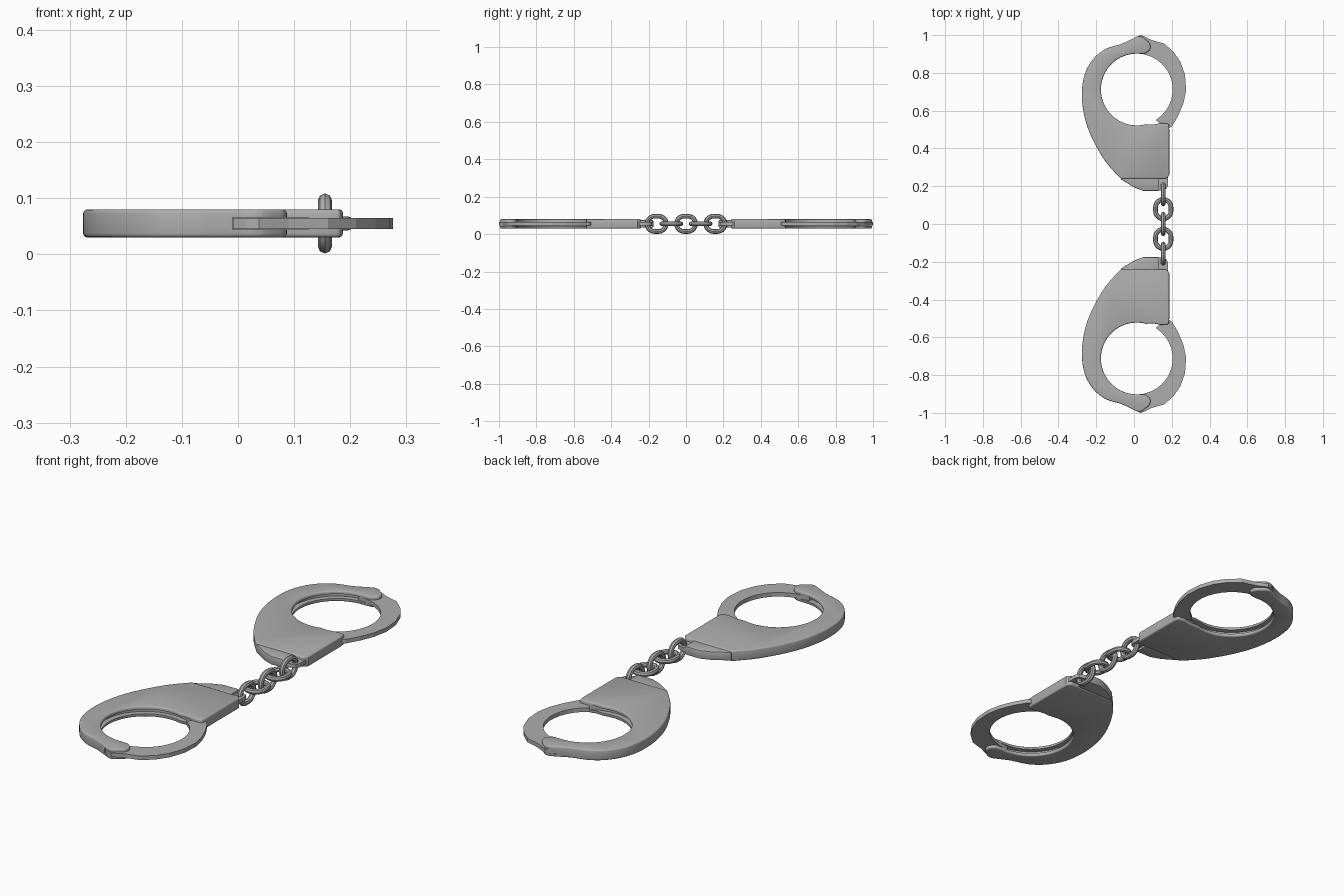
import bpy, bmesh, math
from mathutils import Vector

if "Cube" in bpy.data.objects:
    bpy.data.objects.remove(bpy.data.objects["Cube"], do_unlink=True)

steel = bpy.data.materials.new("brushed steel grey")
steel.use_nodes = True
GREY = (0.42, 0.42, 0.42, 1)
steel.diffuse_color = GREY
steel.node_tree.nodes["Principled BSDF"].inputs["Base Color"].default_value = GREY

MID = 0.055             # height of the middle plane
CX, CY, R = 0.015, 0.712, 0.19   # wrist opening


def arc(r, start, end, n, cx=CX, cy=CY):
    angles = [math.radians(start + (end - start) * i / n) for i in range(n + 1)]
    return [(cx + r * math.cos(a), cy + r * math.sin(a)) for a in angles]


def smooth_path(pts, n=4):
    """Catmull-Rom curve through the points."""
    p = [Vector(q) for q in [pts[0]] + pts + [pts[-1]]]
    out = []
    for a, b, c, d in zip(p, p[1:], p[2:], p[3:]):
        for i in range(n):
            t = i / n
            out.append((b * 2 + (c - a) * t + (a * 2 - b * 5 + c * 4 - d) * t ** 2
                        + (b * 3 - a - c * 3 + d) * t ** 3) / 2)
    return [tuple(v) for v in out + [p[-1]]]


def slab(name, outline, thick):
    """Extrude a flat outline, centred on the middle plane."""
    bm = bmesh.new()
    face = bm.faces.new([bm.verts.new((x, y, MID - thick / 2)) for x, y in outline])
    top = bmesh.ops.extrude_face_region(bm, geom=[face])["geom"]
    bmesh.ops.translate(bm, vec=(0, 0, thick),
                        verts=[v for v in top if isinstance(v, bmesh.types.BMVert)])
    bmesh.ops.recalc_face_normals(bm, faces=bm.faces)
    me = bpy.data.meshes.new(name)
    bm.to_mesh(me)
    bm.free()
    ob = bpy.data.objects.new(name, me)
    bpy.context.collection.objects.link(ob)
    me.materials.append(steel)
    return ob


def cut(ob, cutter):
    cutter.hide_render = True
    mod = ob.modifiers.new("slot", "BOOLEAN")
    mod.operation, mod.solver, mod.object = "DIFFERENCE", "EXACT", cutter


def bevel(ob, width, segments=2):
    mod = ob.modifiers.new("soft edge", "BEVEL")
    mod.width, mod.segments = width, segments
    mod.limit_method, mod.angle_limit = "ANGLE", math.radians(50)


def bake(ob, smooth=True):
    """Turn modifiers or curves into a plain mesh."""
    deps = bpy.context.evaluated_depsgraph_get()
    me = bpy.data.meshes.new_from_object(ob.evaluated_get(deps))
    name = ob.name
    bpy.data.objects.remove(ob, do_unlink=True)
    new = bpy.data.objects.new(name, me)
    bpy.context.collection.objects.link(new)
    if not me.materials:
        me.materials.append(steel)
    if smooth:
        bpy.ops.object.select_all(action="DESELECT")
        new.select_set(True)
        bpy.context.view_layer.objects.active = new
        bpy.ops.object.shade_smooth_by_angle(angle=math.radians(35))
    return new


def mirror_cuff(ob):
    """Copy the part to the front cuff."""
    twin = ob.copy()
    twin.data = ob.data.copy()
    twin.name = "front_" + ob.name
    ob.name = "back_" + ob.name
    bm = bmesh.new()
    bm.from_mesh(twin.data)
    for v in bm.verts:
        v.co.y = -v.co.y
    bmesh.ops.reverse_faces(bm, faces=bm.faces)
    bm.to_mesh(twin.data)
    bm.free()
    bpy.context.collection.objects.link(twin)


# Fixed cheek body: outer curve, hinge lobe, wrist opening, lock box
outer = smooth_path([(-0.07, 0.24), (-0.15, 0.33), (-0.22, 0.45), (-0.26, 0.56),
                     (-0.276, 0.68), (-0.262, 0.79), (-0.215, 0.875), (-0.15, 0.927),
                     (-0.07, 0.952), (-0.02, 0.975), (0.02, 0.993), (0.045, 0.99)])
lobe = smooth_path([(0.065, 0.973), (0.084, 0.955), (0.085, 0.925), (0.062, 0.904)], 3)
opening = arc(R, 85, 285, 36)
box = [(0.1, 0.526), (0.14, 0.534), (0.183, 0.532), (0.187, 0.5),
       (0.187, 0.26), (0.172, 0.24)]
body = slab("cheek_body", outer + lobe + opening + box, 0.05)
bevel(body, 0.007, 3)
ring_cut = slab("groove_cutter", arc(0.215, 0, 350, 35), 0.021)
hinge_cut = slab("hinge_cutter", [(-0.01, 0.86), (0.12, 0.86), (0.12, 1.05), (-0.01, 1.05)], 0.021)
cut(body, ring_cut)
cut(body, hinge_cut)
bpy.context.view_layer.update()
body = bake(body)
for c in (ring_cut, hinge_cut):
    bpy.data.objects.remove(c, do_unlink=True)
mirror_cuff(body)

# Swinging arm: faceted half ring with the hinge knuckle and toothed end
arm_outer = [(0.17, 0.5), (0.2, 0.515), (0.235, 0.575), (0.262, 0.64), (0.276, 0.71),
             (0.27, 0.79), (0.245, 0.86), (0.21, 0.91), (0.16, 0.955), (0.09, 0.975),
             (0.06, 0.99), (0.037, 1.0), (0.015, 0.992), (-0.009, 0.975)]
arm = slab("swing_arm", arm_outer + [(-0.009, 0.908)] + arc(R, 78, -58, 13), 0.019)
mirror_cuff(arm)

# Tongue at the chain end: thin core with a thicker shoulder
core = slab("chain_tongue", [(-0.06, 0.26), (-0.068, 0.238), (0.0, 0.196), (0.05, 0.177),
                             (0.14, 0.177), (0.172, 0.187), (0.18, 0.205), (0.18, 0.26)], 0.018)
mirror_cuff(core)
shoulder = slab("tongue_shoulder", [(-0.06, 0.26), (-0.07, 0.237), (0.0, 0.194),
                                    (0.05, 0.175), (0.13, 0.175), (0.13, 0.26)], 0.04)
bevel(shoulder, 0.004)
bpy.context.view_layer.update()
mirror_cuff(bake(shoulder))

# Chain: five oval links, alternately upright and flat
for i in range(5):
    cu = bpy.data.curves.new("chain_link", "CURVE")
    cu.dimensions = "3D"
    cu.bevel_depth, cu.bevel_resolution = 0.0125, 2
    path = arc(0.041, 0, 180, 10, 0, 0.01) + arc(0.041, 180, 360, 10, 0, -0.01)
    sp = cu.splines.new("POLY")
    sp.points.add(len(path) - 1)
    sp.use_cyclic_u = True
    for pt, (u, y) in zip(sp.points, path):
        y += (i - 2) * 0.0785
        pt.co = (0.155, y, MID + u, 1) if i % 2 == 0 else (0.155 + u, y, MID, 1)
    link = bpy.data.objects.new(f"chain_link_{i + 1}", cu)
    bpy.context.collection.objects.link(link)
    bpy.context.view_layer.update()
    bake(link)
